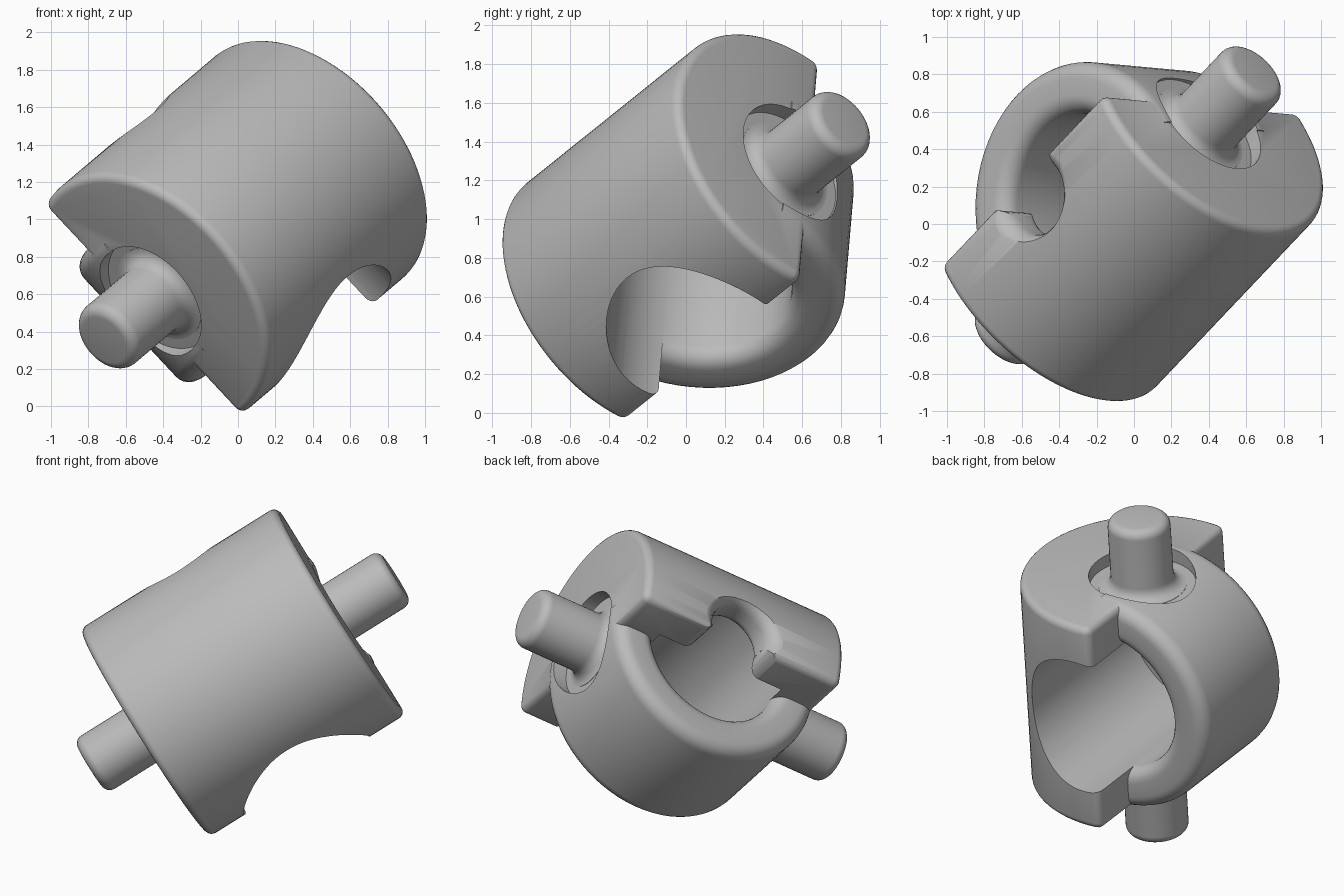
import bpy, bmesh
from math import pi, sin, cos, asin, radians
from mathutils import Vector, Matrix

if "Cube" in bpy.data.objects:
    bpy.data.objects.remove(bpy.data.objects["Cube"], do_unlink=True)

# Local frame: X = bore axis, Y = normal of the flat side, Z = pin axis
d = Vector((0.595, 0.627, 0.503)).normalized()
e = Vector((0.675, -0.07, -0.735))
e = (e - d * e.dot(d)).normalized()
n = d.cross(e)
FRAME = Matrix((e, n, d)).transposed().to_4x4()
FRAME.translation = (-0.033, 0.10, 0.93)

RADIUS, HALF, FLAT = 0.777, 0.735, 0.115
RING, BORE, RING_HALF = 0.745, 0.47, 0.45

grey = bpy.data.materials.new("grey_plastic")
grey.use_nodes = True
COLOUR = (0.5, 0.5, 0.5, 1)
grey.diffuse_color = COLOUR
grey.node_tree.nodes["Principled BSDF"].inputs["Base Color"].default_value = COLOUR


def make(name, bm):
    bmesh.ops.recalc_face_normals(bm, faces=bm.faces)
    mesh = bpy.data.meshes.new(name)
    bm.to_mesh(mesh)
    bm.free()
    mesh.materials.append(grey)
    ob = bpy.data.objects.new(name, mesh)
    bpy.context.collection.objects.link(ob)
    return ob


def prism(name, lower, upper):
    """Solid between two matching outlines of 3D points."""
    bm = bmesh.new()
    a, b = ([bm.verts.new(p) for p in loop] for loop in (lower, upper))
    bm.faces.new(a)
    bm.faces.new(b)
    for i in range(len(a)):
        bm.faces.new((a[i - 1], a[i], b[i], b[i - 1]))
    return make(name, bm)


def lathe(name, profile, along_x=False, closed=False, steps=72):
    """Revolve (radius, height) points round Z, or round X."""
    bm = bmesh.new()
    vs = [bm.verts.new((r, 0, h)) for r, h in profile]
    pairs = list(zip(vs, vs[1:])) + ([(vs[-1], vs[0])] if closed else [])
    geom = vs + [bm.edges.new(p) for p in pairs]
    bmesh.ops.spin(bm, geom=geom, cent=(0, 0, 0), axis=(0, 0, 1),
                   angle=2 * pi, steps=steps, use_duplicate=False)
    bmesh.ops.remove_doubles(bm, verts=bm.verts, dist=1e-5)
    if along_x:
        bm.transform(Matrix.Rotation(pi / 2, 4, 'Y'))
    return make(name, bm)


def arc(cr, ch, r, a0, a1, k=6):
    return [(cr + r * cos(radians(a0 + (a1 - a0) * i / k)),
             ch + r * sin(radians(a0 + (a1 - a0) * i / k))) for i in range(k + 1)]


def apply(ob, mod):
    bpy.context.view_layer.objects.active = ob
    bpy.ops.object.modifier_apply(modifier=mod.name)


def boolean(ob, other, operation):
    mod = ob.modifiers.new(operation, 'BOOLEAN')
    mod.operation, mod.object, mod.solver = operation, other, 'EXACT'
    apply(ob, mod)
    bpy.data.objects.remove(other, do_unlink=True)


# Half cylinder with rounded edges
a = asin(FLAT / RADIUS)
count = 56
outline = [(RADIUS * cos(t), RADIUS * sin(t))
           for t in (pi - a + (pi + 2 * a) * i / count for i in range(count + 1))]
body = prism("joint_body", [(x, y, -HALF) for x, y in outline],
             [(x, y, HALF) for x, y in outline])
bevel = body.modifiers.new("rounding", 'BEVEL')
bevel.width, bevel.segments = 0.08, 5
bevel.limit_method, bevel.angle_limit = 'ANGLE', radians(40)
apply(body, bevel)

# Collar ring with rounded rims, kept only where it stands out of the flat side
f, s = 0.09, RING_HALF
ring = lathe("collar", arc(RING - f, s - f, f, 0, 90) + arc(BORE + f, s - f, f, 90, 180)
             + arc(BORE + f, f - s, f, 180, 270) + arc(RING - f, f - s, f, 270, 360),
             along_x=True, closed=True)
corners = [(-1, -1), (1, -1), (1, 1), (-1, 1)]
boolean(ring, prism("collar_cutter", [(x, -1, z) for x, z in corners],
                    [(x, -0.053, z) for x, z in corners]), 'DIFFERENCE')
boolean(body, ring, 'UNION')

# Wide bore, narrowing to a small hole with rounded lips on one side
bore = lathe("bore_cutter", [(0, -1), (0.31, -1)] + arc(0.31, -0.67, 0.11, 270, 180)
             + arc(0.28, -0.58, 0.08, 180, 90) + [(BORE, -0.5), (BORE, 1), (0, 1)],
             along_x=True)
boolean(body, bore, 'DIFFERENCE')

# Rounded shoulders where the small hole opens through the flat side
lip = arc(0.3, FLAT - 0.097, 0.1, 180, 90)
groove = lip + [(0.3, 0.4)]
groove += [(-z, y) for z, y in reversed(groove)]
boolean(body, prism("groove_cutter", [(-1, y, z) for z, y in groove],
                    [(-0.475, y, z) for z, y in groove]), 'DIFFERENCE')

# Round recess in each end, with a pin rising from it
pin_names = {1: "rear_pin", -1: "front_pin"}
for side, name in pin_names.items():
    recess = lathe("recess_cutter", [(r, side * h) for r, h in
                                     [(0, 0.65), (0.34, 0.65), (0.34, 1), (0, 1)]])
    boolean(body, recess, 'DIFFERENCE')
    foot = arc(0.28, 0.732, 0.08, 270, 180)
    tip = arc(0.14, 1.085, 0.06, 0, 90)
    shape = [(0, 0.55), (0.28, 0.55)] + foot + tip + [(0, 1.145)]
    lathe(name, [(r, side * h) for r, h in shape], steps=48)

# Place and smooth everything
for name in ["joint_body", *pin_names.values()]:
    ob = bpy.data.objects[name]
    ob.matrix_world = FRAME
    bpy.ops.object.select_all(action='DESELECT')
    ob.select_set(True)
    bpy.context.view_layer.objects.active = ob
    bpy.ops.object.shade_smooth_by_angle(angle=radians(35))
